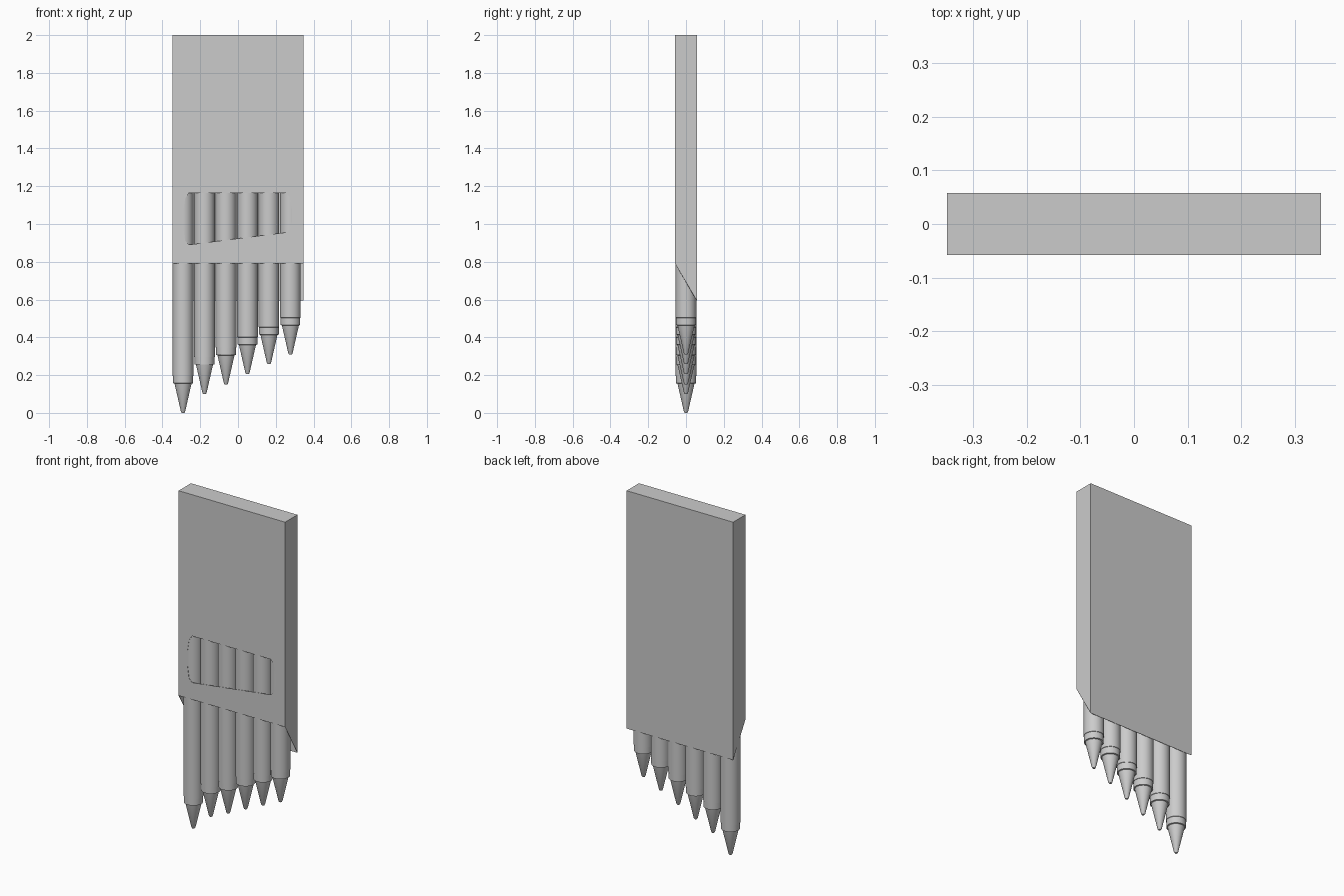
import bpy, bmesh, math

if "Cube" in bpy.data.objects:
    bpy.data.objects.remove(bpy.data.objects["Cube"])

HX, HY = 0.348, 0.0575           # half width and half depth of the sleeve
Z_TOP, Z_FRONT, Z_BACK = 2.0, 0.79, 0.595


def finish(bm, name):
    bmesh.ops.recalc_face_normals(bm, faces=bm.faces)
    mesh = bpy.data.meshes.new(name)
    bm.to_mesh(mesh)
    bm.free()
    obj = bpy.data.objects.new(name, mesh)
    bpy.context.collection.objects.link(obj)
    return obj


def lathe(name, profile, x, z, sides=32):
    """Spin an (r, z) profile into a closed round solid."""
    bm = bmesh.new()
    rings = []
    for r, h in profile:
        rings.append([bm.verts.new((x + r * math.cos(2 * math.pi * i / sides),
                                    r * math.sin(2 * math.pi * i / sides),
                                    z + h)) for i in range(sides)])
    for a, b in zip(rings, rings[1:]):
        for i in range(sides):
            j = (i + 1) % sides
            bm.faces.new((a[i], a[j], b[j], b[i]))
    bm.faces.new(rings[0])
    bm.faces.new(rings[-1])
    obj = finish(bm, name)
    bpy.ops.object.select_all(action='DESELECT')
    obj.select_set(True)
    bpy.context.view_layer.objects.active = obj
    bpy.ops.object.shade_smooth_by_angle(angle=math.radians(30))
    return obj


# Crayons: blunt cone, shoulder, bare band, paper wrapper
crayon_profile = [(0.007, 0.0), (0.011, 0.006), (0.045, 0.155), (0.052, 0.157),
                  (0.052, 0.195), (0.0545, 0.196), (0.0545, 1.45)]
for i, z in enumerate((0.0, 0.1, 0.15, 0.205, 0.258, 0.308)):
    lathe(f"crayon_{i + 1}", crayon_profile, -0.291 + i * 0.1137, z)

# Sleeve: closed top, open slanted bottom, thin card walls
bm = bmesh.new()
front = [bm.verts.new((x, -HY, z)) for x, z in
         ((-HX, Z_FRONT), (HX, Z_FRONT), (HX, Z_TOP), (-HX, Z_TOP))]
back = [bm.verts.new((x, HY, z)) for x, z in
        ((-HX, Z_BACK), (HX, Z_BACK), (HX, Z_TOP), (-HX, Z_TOP))]
bm.faces.new(back)
for i in (1, 2, 3):
    j = (i + 1) % 4
    bm.faces.new((front[i], front[j], back[j], back[i]))
bm.edges.new((front[0], front[1]))

# Front panel with the slanted window
window = [(-0.26, 1.165), (-0.28, 1.135), (-0.29, 1.07), (-0.29, 0.98),
          (-0.28, 0.91), (-0.26, 0.89), (0.25, 0.955), (0.275, 0.97),
          (0.285, 1.01), (0.285, 1.08), (0.275, 1.14), (0.255, 1.165)]
rim = [bm.verts.new((x, -HY, z)) for x, z in window]
edges = [bm.edges.new((rim[i - 1], rim[i])) for i in range(len(rim))]
edges += [bm.edges.get((front[i - 1], front[i])) for i in range(4)]
bmesh.ops.triangle_fill(bm, edges=edges, use_beauty=True, normal=(0, -1, 0))
sleeve = finish(bm, "sleeve")
card = sleeve.modifiers.new("card_thickness", 'SOLIDIFY')
card.thickness = 0.002
card.offset = -1
